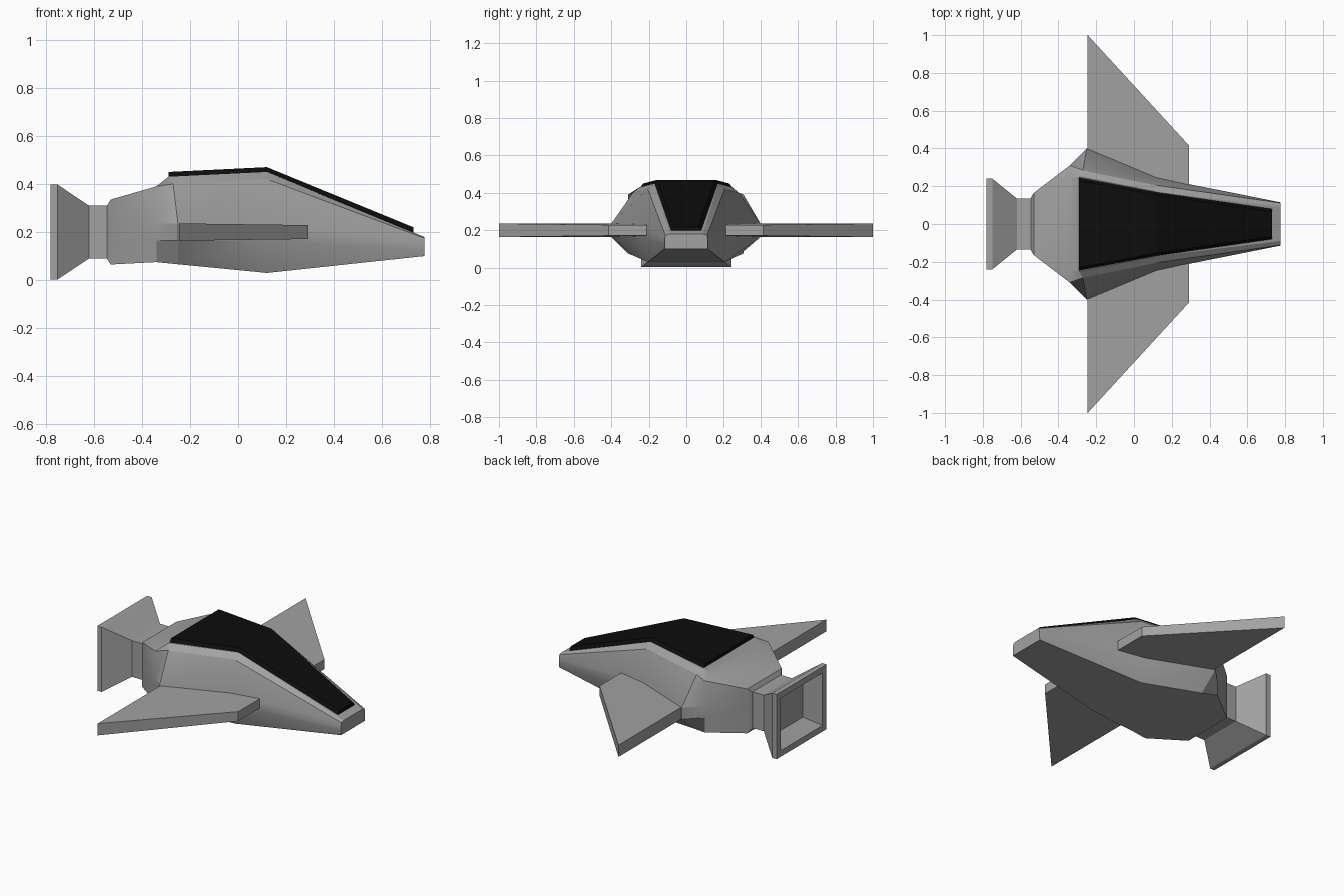
import bpy
import bmesh
import math

default_cube = bpy.data.objects.get("Cube")
if default_cube:
    bpy.data.objects.remove(default_cube, do_unlink=True)


def make_material(name, level):
    material = bpy.data.materials.new(name)
    material.use_nodes = True
    color = (level, level, level, 1)
    material.diffuse_color = color
    shader = material.node_tree.nodes["Principled BSDF"]
    shader.inputs["Base Color"].default_value = color
    shader.inputs["Roughness"].default_value = 0.7
    return material


hull_gray = make_material("hull gray", 0.36)
canopy_black = make_material("canopy black", 0.004)


def loft(name, rings, material, smooth_angle=None):
    """Join equal closed rings with quads and cap both ends."""
    bm = bmesh.new()
    loops = [[bm.verts.new(point) for point in ring] for ring in rings]
    count = len(loops[0])
    for first, second in zip(loops, loops[1:]):
        for i in range(count):
            j = (i + 1) % count
            bm.faces.new((first[i], first[j], second[j], second[i]))
    bm.faces.new(loops[0])
    bm.faces.new(loops[-1])
    bmesh.ops.recalc_face_normals(bm, faces=bm.faces)
    mesh = bpy.data.meshes.new(name)
    bm.to_mesh(mesh)
    bm.free()
    mesh.materials.append(material)
    part = bpy.data.objects.new(name, mesh)
    bpy.context.collection.objects.link(part)
    if smooth_angle:
        bpy.ops.object.select_all(action="DESELECT")
        part.select_set(True)
        bpy.context.view_layer.objects.active = part
        bpy.ops.object.shade_smooth_by_angle(angle=math.radians(smooth_angle))
    return part


def mirrored_ring(half):
    """Close a half outline by reflecting it across the long axis."""
    return half + [(x, -y, z) for x, y, z in reversed(half)]


def hull_ring(x, roof, shoulder, side, belly, lead=0):
    """Half section as (y, z) pairs; lead slants the upper edge backwards."""
    side_y, side_top, side_low = side
    return mirrored_ring([
        (x - lead, *roof),
        (x - lead / 2, *shoulder),
        (x, side_y, side_top),
        (x, side_y, side_low),
        (x, *belly),
    ])


# Faceted fuselage, from the engine mount to the nose
hull_sections = [
    hull_ring(-0.545, (0.11, 0.31), (0.14, 0.31), (0.14, 0.235, 0.165), (0.14, 0.09)),
    hull_ring(-0.53, (0.13, 0.335), (0.165, 0.335), (0.165, 0.235, 0.165), (0.165, 0.065)),
    hull_ring(-0.34, (0.25, 0.39), (0.31, 0.39), (0.31, 0.235, 0.165), (0.31, 0.075)),
    hull_ring(-0.25, (0.25, 0.43), (0.285, 0.40), (0.40, 0.235, 0.165), (0.285, 0.066), lead=0.04),
    hull_ring(0.12, (0.17, 0.45), (0.205, 0.42), (0.245, 0.235, 0.165), (0.205, 0.03)),
    hull_ring(0.775, (0.09, 0.18), (0.112, 0.175), (0.114, 0.15, 0.125), (0.115, 0.10)),
]
loft("fuselage", hull_sections, hull_gray, smooth_angle=25)


# Raised dark canopy lying on the roof
def canopy_ring(x, half_width, base, height=0.02, inset=0.015):
    return mirrored_ring([
        (x, half_width - inset, base + height),
        (x, half_width, base),
        (x, half_width, base - 0.005),
    ])


loft("canopy", [
    canopy_ring(-0.29, 0.245, 0.43),
    canopy_ring(0.12, 0.168, 0.45),
    canopy_ring(0.73, 0.08, 0.20),
], canopy_black)


# Swept wings, slightly thinner at the front
def build_wing(name, side):
    def outline(direction):
        rear = 0.2 + direction * 0.036
        front = 0.2 + direction * 0.029
        return [
            (-0.245, side * 0.3, rear),
            (-0.245, side, rear),
            (0.292, side * 0.415, front),
            (0.292, side * 0.12, front),
        ]
    loft(name, [outline(-1), outline(1)], hull_gray)


build_wing("rear_side_wing", 1)
build_wing("front_side_wing", -1)


# Square engine bell: neck, flare, rim and hollow mouth
def square_ring(x, half_width, half_height):
    center = 0.2
    return [(x, y * half_width, center + z * half_height)
            for y, z in ((-1, -1), (1, -1), (1, 1), (-1, 1))]


loft("engine_bell", [
    square_ring(-0.5, 0.135, 0.11),
    square_ring(-0.62, 0.135, 0.11),
    square_ring(-0.75, 0.24, 0.197),
    square_ring(-0.78, 0.24, 0.197),
    square_ring(-0.78, 0.2, 0.16),
    square_ring(-0.69, 0.14, 0.11),
], hull_gray)
